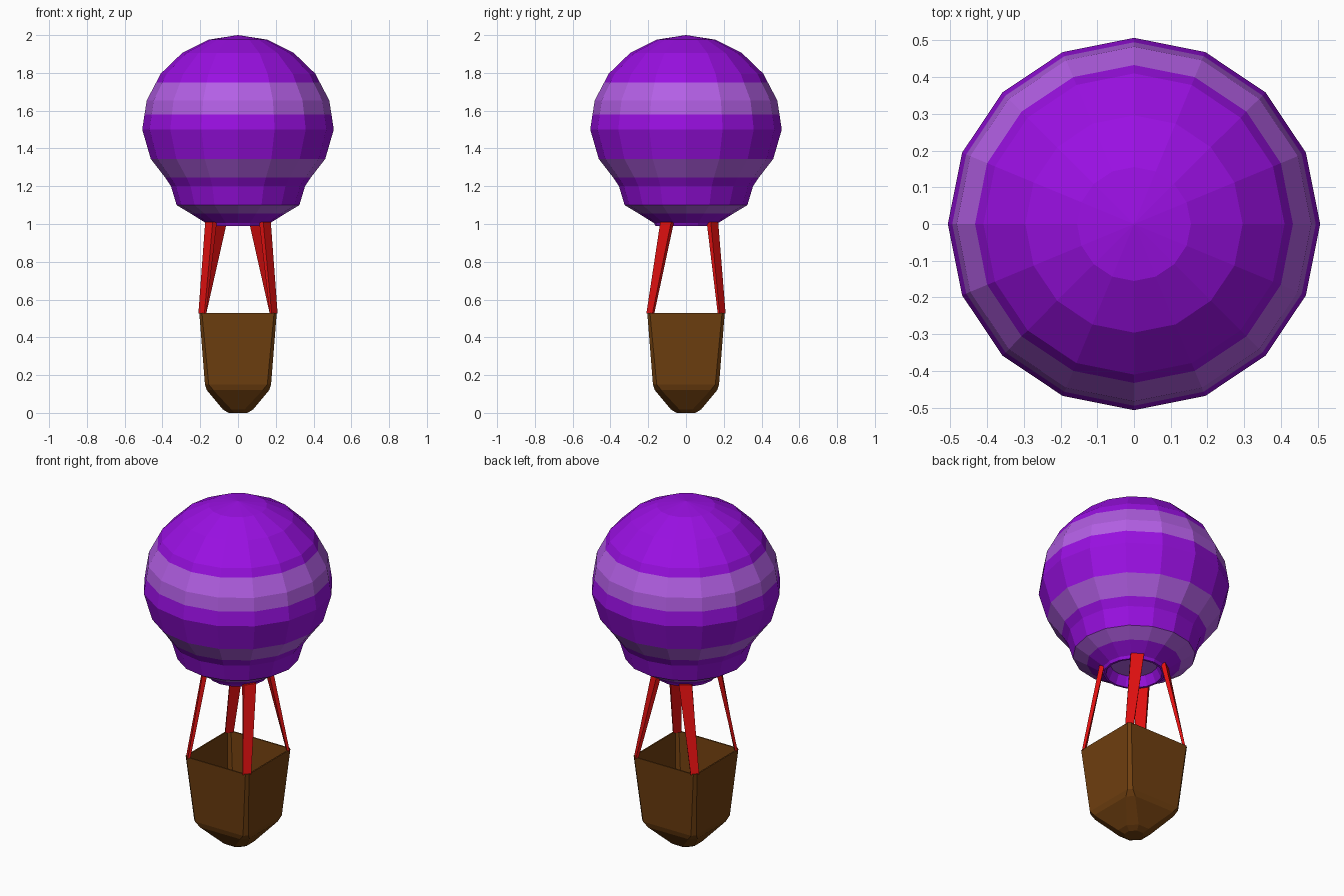
import bpy, bmesh, math
from mathutils import Vector

if "Cube" in bpy.data.objects:
    bpy.data.objects.remove(bpy.data.objects["Cube"])


def material(name, rgb):
    m = bpy.data.materials.new(name)
    m.diffuse_color = (*rgb, 1)
    m.use_nodes = True
    m.node_tree.nodes["Principled BSDF"].inputs["Base Color"].default_value = m.diffuse_color
    return m


PURPLE = material("purple", (0.32, 0.005, 0.76))
LILAC = material("light_purple", (0.45, 0.115, 0.78))
RED = material("red", (0.75, 0.005, 0.005))
BROWN = material("brown", (0.16, 0.05, 0.005))


def loft(name, rings, mats, cap_start=True, cap_end=True, rule=None):
    """Skin a list of rings (equal point counts) into one flat-shaded object."""
    bm = bmesh.new()
    loops = [[bm.verts.new(p) for p in ring] for ring in rings]
    n = len(loops[0])
    for k, (a, b) in enumerate(zip(loops, loops[1:])):
        for i in range(n):
            j = (i + 1) % n
            f = bm.faces.new((a[i], a[j], b[j], b[i]))
            f.material_index = rule(k) if rule else 0
    for use, loop, k in ((cap_start, loops[0], 0), (cap_end, loops[-1], len(loops) - 2)):
        if use:
            f = bm.faces.new(loop)
            f.material_index = rule(k) if rule else 0
    bmesh.ops.remove_doubles(bm, verts=bm.verts, dist=1e-5)
    bmesh.ops.recalc_face_normals(bm, faces=bm.faces)
    me = bpy.data.meshes.new(name)
    bm.to_mesh(me)
    bm.free()
    for m in mats:
        me.materials.append(m)
    ob = bpy.data.objects.new(name, me)
    bpy.context.collection.objects.link(ob)
    return ob


# Balloon envelope: 16-sided, (radius, height) from mouth recess to crown
profile = [(0.02, 1.045), (0.125, 1.045), (0.15, 0.99), (0.162, 0.99), (0.17, 1.005),
           (0.25, 1.055), (0.325, 1.10), (0.355, 1.20), (0.385, 1.245), (0.462, 1.345),
           (0.507, 1.50), (0.495, 1.58), (0.483, 1.655), (0.433, 1.75), (0.41, 1.795),
           (0.296, 1.905), (0.155, 1.976), (0.001, 2.0)]
STRIPES = {0, 5, 8, 11, 12}      # lighter bands, by profile segment


def circle(r, z, n=16):
    return [(r * math.cos(2 * math.pi * i / n), r * math.sin(2 * math.pi * i / n), z)
            for i in range(n)]


loft("balloon", [circle(r, z) for r, z in profile], [PURPLE, LILAC],
     rule=lambda k: 1 if k in STRIPES else 0)


# Basket: square rings with chamfered corners, rounded-in base, open top
def chamfered_square(h, c, z):
    return [(x, y, z) for x, y in ((h, c - h), (h, h - c), (h - c, h), (c - h, h),
                                   (-h, h - c), (-h, c - h), (c - h, -h), (h - c, -h))]


basket = [(0.05, 0.03, 0.0), (0.08, 0.045, 0.018), (0.165, 0.035, 0.12), (0.175, 0.02, 0.15),
          (0.205, 0.014, 0.53), (0.197, 0.014, 0.53), (0.167, 0.02, 0.15), (0.155, 0.03, 0.12),
          (0.07, 0.04, 0.03)]
loft("basket", [chamfered_square(*b) for b in basket], [BROWN])


# Straps: flat tapered bands from the balloon mouth to the basket corners
def band_end(x, y, z, width, thick):
    out = Vector((x, y, 0)).normalized()
    side = Vector((-out.y, out.x, 0))
    c = Vector((x, y, z))
    return [c + side * width / 2 * s + out * thick / 2 * o
            for s, o in ((-1, -1), (1, -1), (1, 1), (-1, 1))]


for label, sy, tx, ty in (("front", -1, 0.143, -0.10), ("back", 1, 0.095, 0.14)):
    for side, sx in (("left", -1), ("right", 1)):
        loft(f"{label}_{side}_strap",
             [band_end(sx * 0.189, sy * 0.189, 0.525, 0.045, 0.014),
              band_end(sx * tx, ty, 1.01, 0.07, 0.026)], [RED])
